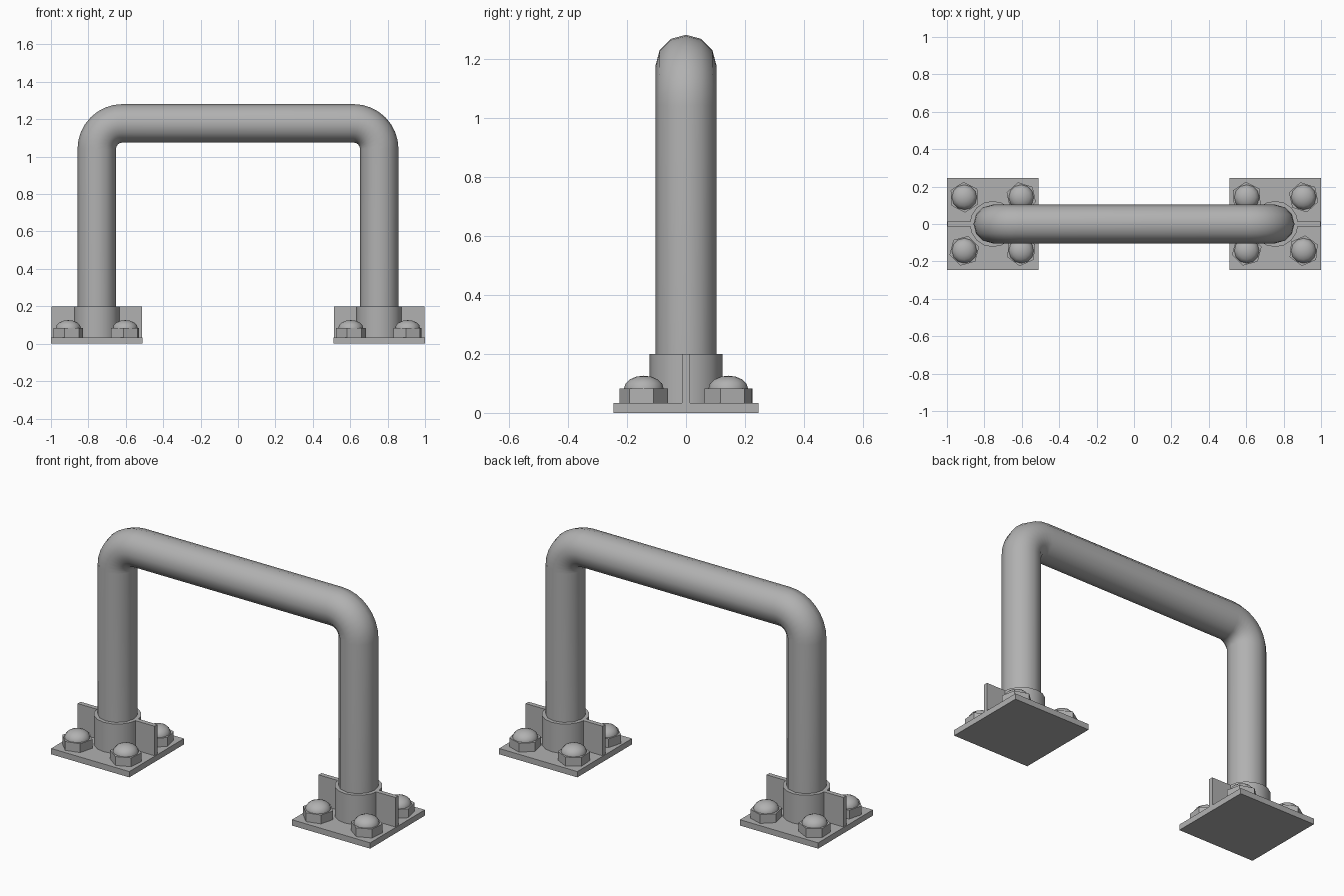
import bpy, bmesh
from math import sin, cos, pi, radians
from mathutils import Matrix, Vector

if "Cube" in bpy.data.objects:
    bpy.data.objects.remove(bpy.data.objects["Cube"])

POST_X = 0.755      # centre of each post
PLATE_H = 0.033

# Dark grey metal for every part
metal = bpy.data.materials.new("dark_grey_metal")
metal.diffuse_color = (0.44, 0.44, 0.44, 1)
metal.use_nodes = True
metal.node_tree.nodes["Principled BSDF"].inputs["Base Color"].default_value = metal.diffuse_color


def finish(name, bm, smooth=False):
    bmesh.ops.recalc_face_normals(bm, faces=bm.faces[:])
    mesh = bpy.data.meshes.new(name)
    bm.to_mesh(mesh)
    bm.free()
    mesh.materials.append(metal)
    ob = bpy.data.objects.new(name, mesh)
    bpy.context.collection.objects.link(ob)
    if smooth:
        bpy.ops.object.select_all(action='DESELECT')
        ob.select_set(True)
        bpy.context.view_layer.objects.active = ob
        bpy.ops.object.shade_smooth_by_angle(angle=radians(40))
    return ob


def box(name, x0, x1, y0, y1, z0, z1):
    bm = bmesh.new()
    m = Matrix.Translation(((x0 + x1) / 2, (y0 + y1) / 2, (z0 + z1) / 2))
    m = m @ Matrix.Diagonal((x1 - x0, y1 - y0, z1 - z0, 1))
    bmesh.ops.create_cube(bm, size=1, matrix=m)
    return finish(name, bm)


def lathe(name, profile, x, y, sides, turn=0.0, smooth=False):
    # closed solid from (radius, z) rings; radius 0 makes a tip
    bm = bmesh.new()
    rings = []
    for r, z in profile:
        n = sides if r > 0 else 1
        rings.append([bm.verts.new((x + r * cos(turn + 2 * pi * i / sides),
                                    y + r * sin(turn + 2 * pi * i / sides), z))
                      for i in range(n)])
    for a, b in zip(rings, rings[1:]):
        for i in range(sides):
            j = (i + 1) % sides
            bm.faces.new((a[i], a[j], b[0]) if len(b) == 1 else (a[i], a[j], b[j], b[i]))
    for ring in (rings[0], rings[-1]):
        if len(ring) > 1:
            bm.faces.new(ring)
    return finish(name, bm, smooth)


def bent_pipe(name, radius, sides, top, bend, steps):
    # each ring: centre (x, z) and outward direction (angle in the xz plane)
    cx, cz = POST_X - bend, top - bend
    path = [(POST_X, 0.02, 0.0)]
    path += [(cx + bend * cos(a), cz + bend * sin(a), a)
             for a in (pi / 2 * i / steps for i in range(steps + 1))]
    path += [(-x, z, pi - a) for x, z, a in reversed(path)]
    bm = bmesh.new()
    rings = []
    for x, z, a in path:
        out = Vector((cos(a), 0, sin(a)))
        rings.append([bm.verts.new(Vector((x, 0, z)) + radius *
                      (out * cos(t) + Vector((0, sin(t), 0))))
                      for t in (2 * pi * i / sides for i in range(sides))])
    for p, q in zip(rings, rings[1:]):
        for i in range(sides):
            j = (i + 1) % sides
            bm.faces.new((p[i], p[j], q[j], q[i]))
    bm.faces.new(rings[0])
    bm.faces.new(rings[-1])
    return finish(name, bm, True)


# Hoop rail
bent_pipe("hoop_rail", 0.103, 12, 1.178, 0.137, 8)

# Two mounting feet
for s, side in ((-1, "left"), (1, "right")):
    c = s * POST_X
    box(f"{side}_base_plate", c - 0.245, c + 0.245, -0.245, 0.245, 0, PLATE_H)
    lathe(f"{side}_collar", [(0.123, 0.02), (0.123, 0.2)], c, 0, 16, smooth=True)
    # Gusset fins either side of the collar
    for d, pos in ((-1, "left"), (1, "right")):
        x0, x1 = sorted((c + d * 0.11, c + d * 0.241))
        box(f"{side}_foot_{pos}_fin", x0, x1, -0.013, 0.013, 0.02, 0.2)
    # Domed hex bolts at the corners
    for k, (dx, dy) in enumerate(((-1, -1), (1, -1), (-1, 1), (1, 1))):
        bx, by = c + dx * 0.152, dy * 0.143
        lathe(f"{side}_bolt_hex_{k + 1}", [(0.082, 0.02), (0.082, 0.083)],
              bx, by, 6, radians(15 + 9 * k))
        dome = [(0.067 * cos(a), 0.083 + 0.043 * sin(a))
                for a in (pi / 2 * i / 4 for i in range(4))]
        lathe(f"{side}_bolt_dome_{k + 1}", [(0.067, 0.075)] + dome + [(0, 0.126)],
              bx, by, 12, smooth=True)
